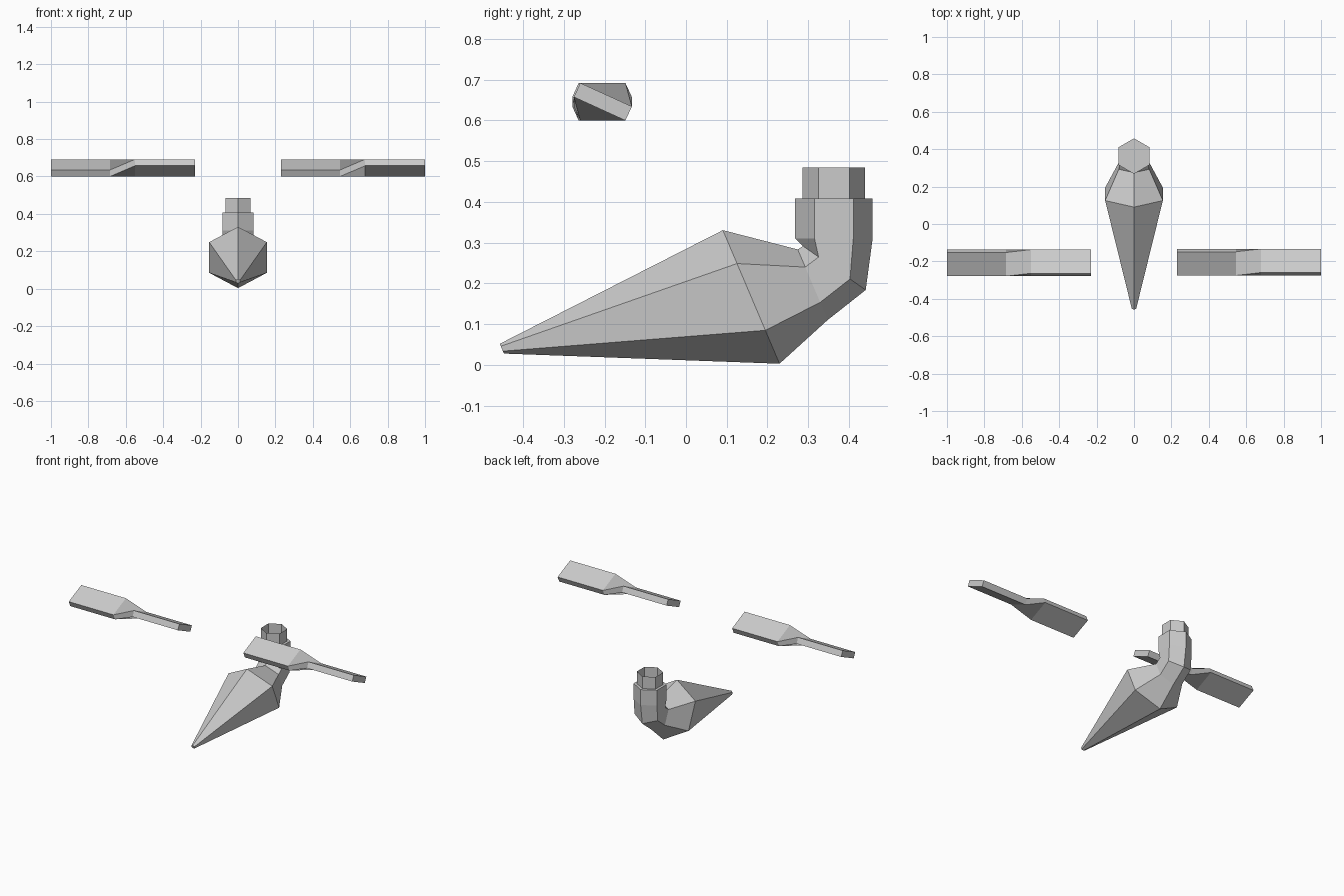
import bpy, bmesh, math
from mathutils import Vector

cube = bpy.data.objects.get("Cube")
if cube:
    bpy.data.objects.remove(cube, do_unlink=True)

GREY = (0.6, 0.6, 0.6, 1.0)
mat = bpy.data.materials.new("plain grey")
mat.use_nodes = True
mat.diffuse_color = GREY
mat.node_tree.nodes["Principled BSDF"].inputs["Base Color"].default_value = GREY


def hexagon(y, z, radius, tilt):
    """Hexagon ring with one corner pointing along tilt (degrees) in the YZ plane."""
    a = math.radians(tilt)
    u = Vector((0, math.cos(a), math.sin(a)))
    w = Vector((1, 0, 0))
    centre = Vector((0, y, z))
    return [centre + radius * (math.cos(t) * u + math.sin(t) * w)
            for t in (i * math.pi / 3 for i in range(6))]


def blade_section(x, y, z, tilt):
    """Thin rectangle in the YZ plane, tilted in degrees."""
    a = math.radians(tilt)
    c, s = math.cos(a), math.sin(a)
    return [Vector((x, y + c * p - s * q, z + s * p + c * q))
            for p, q in ((-.0695, -.019), (.0695, -.019), (.0695, .019), (-.0695, .019))]


def loft(name, sections, caps=True):
    """Skin a row of matching rings into one flat-shaded object."""
    bm = bmesh.new()
    rings = [[bm.verts.new(p) for p in ring] for ring in sections]
    for a, b in zip(rings, rings[1:]):
        n = len(a)
        for i in range(n):
            j = (i + 1) % n
            bm.faces.new((a[i], a[j], b[j], b[i]))
    if caps:
        bm.faces.new(rings[0])
        bm.faces.new(rings[-1])
    bmesh.ops.recalc_face_normals(bm, faces=bm.faces)
    mesh = bpy.data.meshes.new(name)
    bm.to_mesh(mesh)
    bm.free()
    mesh.materials.append(mat)
    obj = bpy.data.objects.new(name, mesh)
    bpy.context.collection.objects.link(obj)
    return obj


# Pointed body that bends upward into a hexagonal collar: y, z, radius, tilt
BODY = [(-.452, .040, .013, 113),
        (.160, .167, .178, 113),
        (.311, .197, .094, 113),
        (.364, .238, .094, 145),
        (.363, .310, .095, 180),
        (.363, .408, .095, 180)]
loft("body", [hexagon(*s) for s in BODY])

# Open thin-walled tube on top of the collar
loft("neck_tube", [hexagon(.363, z, .0765, 180) for z in (.408, .485)], caps=False)

# Two identical twisted blades
STATIONS = [(0, 24.5), (.315, 24.5), (.45, -24.5), (.77, -24.5)]
for name, x0, y0 in (("right_blade", -1.0, -.208), ("left_blade", .23, -.204)):
    loft(name, [blade_section(x0 + dx, y0, .646, tilt) for dx, tilt in STATIONS])
